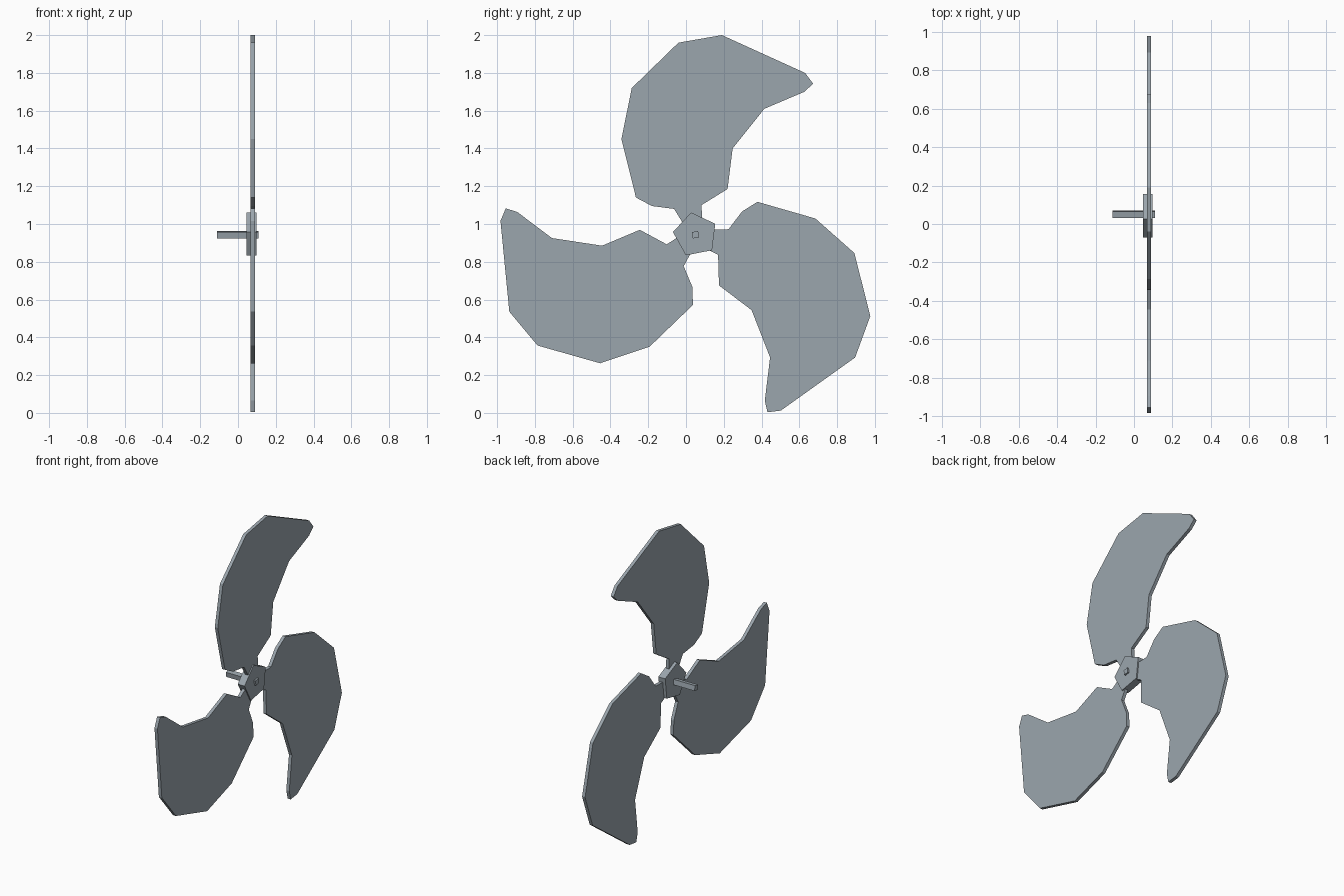
import bpy, bmesh, math

if "Cube" in bpy.data.objects:
    bpy.data.objects.remove(bpy.data.objects["Cube"])

CY, CZ = 0.05, 0.943          # rotor axis in the y-z plane

grey = bpy.data.materials.new("steel grey")
grey.diffuse_color = (0.33, 0.38, 0.42, 1)
grey.use_nodes = True
grey.node_tree.nodes["Principled BSDF"].inputs["Base Color"].default_value = grey.diffuse_color


def slab(name, outline, x0, x1):
    """Extrude a y-z outline (relative to the rotor axis) from x0 to x1."""
    bm = bmesh.new()
    face = bm.faces.new([bm.verts.new((x0, CY + y, CZ + z)) for y, z in outline])
    new = bmesh.ops.extrude_face_region(bm, geom=[face])["geom"]
    verts = [v for v in new if isinstance(v, bmesh.types.BMVert)]
    bmesh.ops.translate(bm, verts=verts, vec=(x1 - x0, 0, 0))
    bmesh.ops.recalc_face_normals(bm, faces=bm.faces)
    mesh = bpy.data.meshes.new(name)
    bm.to_mesh(mesh)
    bm.free()
    mesh.materials.append(grey)
    obj = bpy.data.objects.new(name, mesh)
    bpy.context.collection.objects.link(obj)
    return obj


def ring(n, r, start):
    return [(r * math.cos(math.radians(start + 360 * i / n)),
             r * math.sin(math.radians(start + 360 * i / n))) for i in range(n)]


# Curved blade outline, top blade, in world y-z
blade = [(-0.04, 1.96), (0.19, 2.0), (0.63, 1.80), (0.673, 1.743), (0.627, 1.70),
         (0.415, 1.61), (0.247, 1.40), (0.22, 1.185), (0.082, 1.10), (0.085, 1.04),
         (0.075, 0.98), (0.02, 0.98), (-0.02, 1.01), (-0.063, 1.08), (-0.18, 1.095),
         (-0.265, 1.14), (-0.342, 1.45), (-0.287, 1.72)]

# Three blades spaced evenly round the hub
for k in range(3):
    a = math.radians(120 * k)
    c, s = math.cos(a), math.sin(a)
    pts = [(c * (y - CY) - s * (z - CZ), s * (y - CY) + c * (z - CZ)) for y, z in blade]
    slab(f"blade_{k + 1}", pts, 0.067, 0.089)

# Five-sided hub and square shaft
slab("hub", ring(5, 0.12, 29), 0.046, 0.097)
slab("shaft", ring(4, 0.024, 54), -0.112, 0.108)
